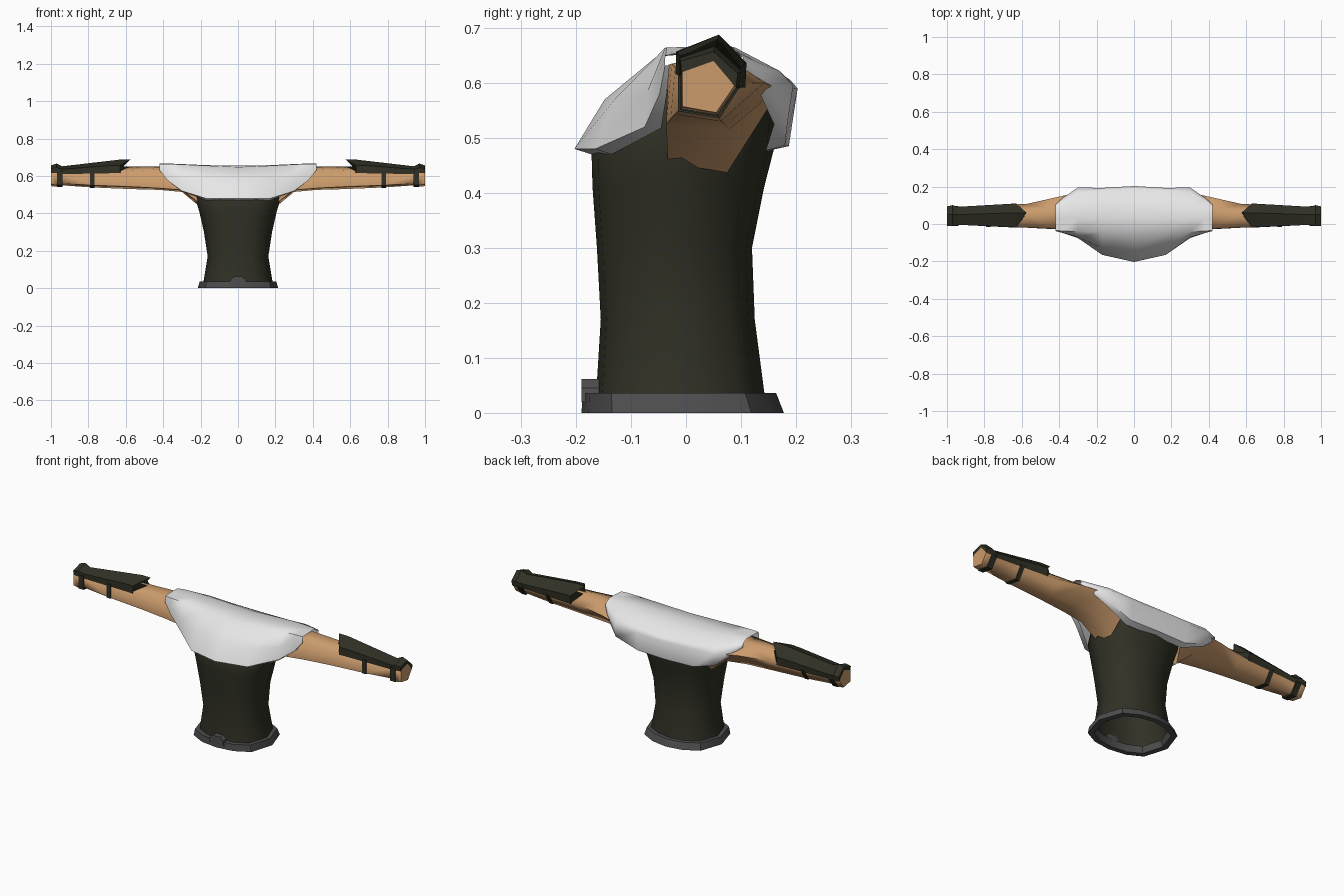
import bpy, bmesh, math

cube = bpy.data.objects.get("Cube")
if cube:
    bpy.data.objects.remove(cube, do_unlink=True)


def material(name, rgb):
    m = bpy.data.materials.new(name)
    m.use_nodes = True
    col = (*rgb, 1.0)
    m.diffuse_color = col
    bsdf = m.node_tree.nodes["Principled BSDF"]
    bsdf.inputs["Base Color"].default_value = col
    bsdf.inputs["Roughness"].default_value = 0.8
    return m


OLIVE = material("dark olive", (0.030, 0.030, 0.019))
WHITE = material("white cloth", (0.80, 0.80, 0.80))
SKIN = material("tan skin", (0.60, 0.33, 0.15))
GREY = material("dark grey", (0.075, 0.075, 0.078))


def loft(name, rings, mat, closed=True, caps=(), wrap=False, angle=40):
    """Skin a row of equal-length point rings; caps lists ring indices to fill."""
    bm = bmesh.new()
    rows = [[bm.verts.new(p) for p in ring] for ring in rings]
    n = len(rows[0])
    pairs = list(zip(rows, rows[1:]))
    if wrap:
        pairs.append((rows[-1], rows[0]))
    for a, b in pairs:
        for i in range(n if closed else n - 1):
            j = (i + 1) % n
            bm.faces.new((a[i], a[j], b[j], b[i]))
    for c in caps:
        bm.faces.new(rows[c])
    bmesh.ops.recalc_face_normals(bm, faces=bm.faces)
    me = bpy.data.meshes.new(name)
    bm.to_mesh(me)
    bm.free()
    me.materials.append(mat)
    ob = bpy.data.objects.new(name, me)
    bpy.context.collection.objects.link(ob)
    bpy.ops.object.select_all(action='DESELECT')
    ob.select_set(True)
    bpy.context.view_layer.objects.active = ob
    bpy.ops.object.shade_smooth_by_angle(angle=math.radians(angle))
    return ob


# Body cross-section, right half mirrored to a full 12-point loop
HALF = [(0, -1), (0.45, -0.93), (0.82, -0.70), (1, 0), (0.8, 0.68), (0.42, 0.92), (0, 1)]
LOOP = HALF + [(-x, y) for x, y in HALF[-2:0:-1]]


def body_ring(z, w, y0, y1):
    c, d = (y0 + y1) / 2, (y1 - y0) / 2
    return [(x * w, c + y * d, z) for x, y in LOOP]


# Torso: hollow at the waist, closed under the shawl
loft("torso", [body_ring(*r) for r in [
    (0.01, 0.188, -0.166, 0.147),
    (0.04, 0.184, -0.163, 0.142),
    (0.17, 0.162, -0.155, 0.125),
    (0.30, 0.182, -0.162, 0.120),
    (0.41, 0.207, -0.170, 0.142),
    (0.48, 0.228, -0.172, 0.160),
    (0.55, 0.235, -0.130, 0.165),
    (0.62, 0.200, -0.060, 0.110)]], OLIVE, caps=(-1,), angle=60)

# Belt band
loft("belt", [body_ring(*r) for r in [
    (0.0, 0.215, -0.190, 0.178),
    (0.036, 0.205, -0.188, 0.164),
    (0.036, 0.178, -0.155, 0.135),
    (0.0, 0.185, -0.163, 0.150)]], GREY, wrap=True, angle=35)

# Buckle
loft("buckle", [[(x, y, z) for x, z in [
    (-0.045, 0.02), (0.045, 0.02), (0.04, 0.045), (0.022, 0.062), (-0.022, 0.062), (-0.04, 0.045)]]
    for y in (-0.190, -0.158)], GREY, caps=(0, 1), angle=30)

# Shawl: y-z profiles from front hem over the shoulders to back hem
SHAWL = [
    (0.00, [(-0.165, 0.468), (-0.203, 0.480), (-0.148, 0.570), (-0.050, 0.648), (0.03, 0.655),
            (0.10, 0.648), (0.19, 0.605), (0.203, 0.590), (0.187, 0.485), (0.150, 0.477)]),
    (0.17, [(-0.135, 0.470), (-0.165, 0.480), (-0.130, 0.570), (-0.045, 0.655), (0.03, 0.658),
            (0.10, 0.655), (0.18, 0.612), (0.193, 0.590), (0.180, 0.487), (0.145, 0.477)]),
    (0.30, [(-0.045, 0.518), (-0.075, 0.520), (-0.070, 0.585), (-0.040, 0.662), (0.03, 0.664),
            (0.09, 0.664), (0.17, 0.622), (0.195, 0.595), (0.185, 0.530), (0.160, 0.525)]),
    (0.38, [(-0.035, 0.580), (-0.048, 0.580), (-0.048, 0.620), (-0.038, 0.664), (0.03, 0.667),
            (0.08, 0.667), (0.125, 0.640), (0.140, 0.620), (0.140, 0.595), (0.130, 0.590)]),
    (0.42, [(-0.030, 0.632), (-0.038, 0.632), (-0.038, 0.645), (-0.034, 0.664), (0.03, 0.667),
            (0.07, 0.667), (0.095, 0.655), (0.104, 0.645), (0.104, 0.635), (0.098, 0.632)]),
]
stations = [(-x, p) for x, p in SHAWL[:0:-1]] + SHAWL
loft("shawl", [[(x, y, z) for y, z in p] for x, p in stations], WHITE, closed=False, angle=55)

# Arm: five-sided rings of (y, z) from the shoulder out to the wrist
ARM = [
    ((0.20, 0.20, 0.17, 0.205, 0.205),
     [(-0.030, 0.630), (0.090, 0.640), (0.172, 0.590), (0.075, 0.437), (-0.033, 0.455)]),
    ((0.30,) * 5, [(-0.032, 0.633), (0.080, 0.648), (0.168, 0.590), (0.078, 0.515), (-0.036, 0.525)]),
    ((0.42,) * 5, [(-0.026, 0.635), (0.070, 0.650), (0.142, 0.600), (0.070, 0.526), (-0.028, 0.535)]),
    ((0.57,) * 5, [(-0.020, 0.628), (0.057, 0.652), (0.108, 0.600), (0.063, 0.530), (-0.020, 0.543)]),
    ((0.78,) * 5, [(-0.012, 0.622), (0.053, 0.645), (0.098, 0.598), (0.060, 0.539), (-0.012, 0.551)]),
    ((0.94,) * 5, [(-0.002, 0.616), (0.050, 0.636), (0.086, 0.595), (0.056, 0.550), (-0.002, 0.560)]),
    ((0.97,) * 5, [(-0.008, 0.622), (0.051, 0.642), (0.094, 0.595), (0.056, 0.543), (-0.008, 0.553)]),
    ((1.00,) * 5, [(-0.006, 0.620), (0.050, 0.640), (0.088, 0.595), (0.055, 0.546), (-0.006, 0.557)]),
]

# Forearm guard: inner and outer (y, z) outline, pointed toward the elbow
GUARD = [
    ((0.63, 0.63, 0.575, 0.63, 0.63, 0.575),
     [(-0.019, 0.615), (-0.018, 0.657), (0.060, 0.688), (0.110, 0.637), (0.108, 0.592), (0.057, 0.645)]),
    ((0.68, 0.68, 0.63, 0.68, 0.68, 0.63),
     [(-0.017, 0.615), (-0.016, 0.656), (0.060, 0.688), (0.107, 0.635), (0.105, 0.592), (0.055, 0.643)]),
    ((0.94,) * 6,
     [(-0.004, 0.610), (-0.004, 0.636), (0.050, 0.652), (0.092, 0.615), (0.089, 0.590), (0.050, 0.630)]),
    ((0.97,) * 6,
     [(-0.010, 0.615), (-0.012, 0.645), (0.052, 0.667), (0.101, 0.622), (0.097, 0.590), (0.050, 0.632)]),
    ((1.0,) * 6,
     [(-0.008, 0.617), (-0.010, 0.640), (0.050, 0.657), (0.094, 0.617), (0.091, 0.592), (0.050, 0.638)]),
]


def strap_rings(s, x0, x1, ring, grow):
    """Closed band around the arm, slightly larger than the given arm ring."""
    cy = sum(p[0] for p in ring) / 5
    cz = sum(p[1] for p in ring) / 5
    return [[(s * x, cy + (y - cy) * g, cz + (z - cz) * g) for y, z in ring]
            for x, g in ((x0, 0.9), (x0, grow), (x1, grow), (x1, 0.9))]


for s, side in ((1, "left"), (-1, "right")):
    def place(rows):
        return [[(s * x, y, z) for x, (y, z) in zip(xs, pts)] for xs, pts in rows]

    loft(side + "_arm", place(ARM), SKIN, caps=(0, -1), angle=80)
    loft(side + "_forearm_guard", place(GUARD), OLIVE, caps=(0, -1), angle=35)
    loft(side + "_forearm_strap", strap_rings(s, 0.768, 0.792, ARM[4][1], 1.06),
         OLIVE, wrap=True, angle=30)
    loft(side + "_wrist_strap", strap_rings(s, 0.937, 0.968, ARM[6][1], 1.06),
         OLIVE, wrap=True, angle=30)
